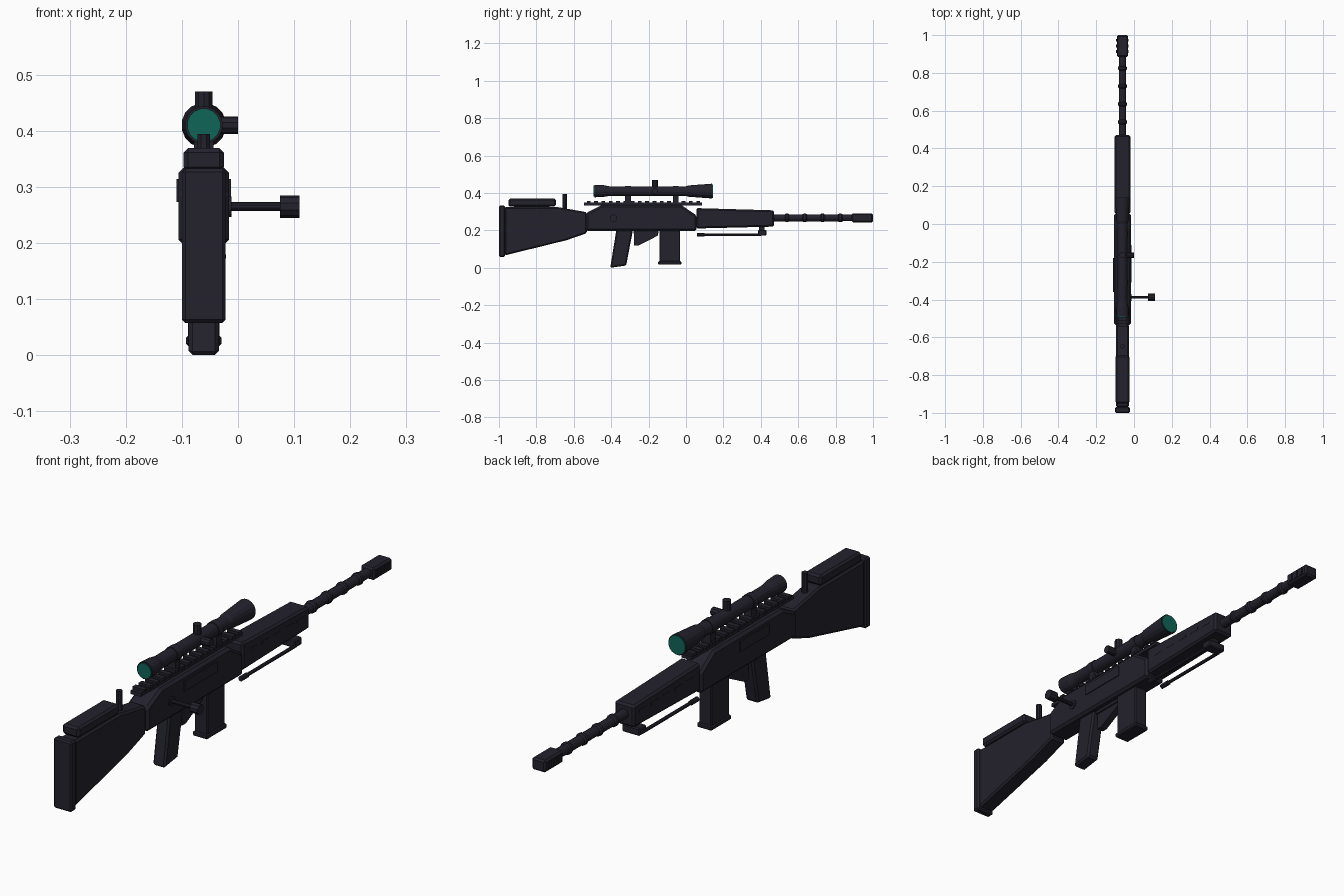
import bpy, bmesh, math
from mathutils import Vector

if "Cube" in bpy.data.objects:
    bpy.data.objects.remove(bpy.data.objects["Cube"])

CX = -0.061   # centre plane of the rifle


def material(name, rgb):
    m = bpy.data.materials.new(name)
    m.diffuse_color = (*rgb, 1)
    m.use_nodes = True
    m.node_tree.nodes["Principled BSDF"].inputs["Base Color"].default_value = m.diffuse_color
    return m


DARK = material("dark gunmetal", (0.017, 0.016, 0.026))
GREEN = material("green lens", (0.005, 0.13, 0.095))


def finish(name, bm, mat=DARK, bevel=0.0):
    bmesh.ops.recalc_face_normals(bm, faces=bm.faces)
    me = bpy.data.meshes.new(name)
    bm.to_mesh(me)
    bm.free()
    ob = bpy.data.objects.new(name, me)
    bpy.context.collection.objects.link(ob)
    me.materials.append(mat)
    if bevel:
        b = ob.modifiers.new("bevel", 'BEVEL')
        b.width = bevel
        b.segments = 1
        b.limit_method = 'ANGLE'
        b.angle_limit = math.radians(40)
    return ob


def slab(name, profile, half, bevel=0.006, cx=CX):
    """Side profile of (y, z) points, extruded across x."""
    bm = bmesh.new()
    f = bm.faces.new([bm.verts.new((cx - half, y, z)) for y, z in profile])
    new = bmesh.ops.extrude_face_region(bm, geom=[f])["geom"]
    for v in new:
        if isinstance(v, bmesh.types.BMVert):
            v.co.x += 2 * half
    return finish(name, bm, bevel=bevel)


def box(name, y0, y1, z0, z1, half, bevel=0.0, cx=CX):
    return slab(name, [(y0, z0), (y1, z0), (y1, z1), (y0, z1)], half, bevel, cx)


def lathe(name, start, axis, rings, sides=12, mat=DARK):
    """Rings of (distance, radius) along an axis, capped at both ends."""
    q = Vector(axis).to_track_quat('Z', 'Y')
    bm = bmesh.new()
    loops = []
    for d, r in rings:
        loop = []
        for i in range(sides):
            a = 2 * math.pi * (i + 0.5) / sides
            loop.append(bm.verts.new(Vector(start) + q @ Vector((r * math.cos(a), r * math.sin(a), d))))
        loops.append(loop)
    for a, b in zip(loops, loops[1:]):
        for i in range(sides):
            j = (i + 1) % sides
            bm.faces.new((a[i], a[j], b[j], b[i]))
    bm.faces.new(loops[0])
    bm.faces.new(loops[-1])
    return finish(name, bm, mat)


Y, X, Z = (0, 1, 0), (1, 0, 0), (0, 0, 1)

# Stock, butt pad, cheek rest and peg
box("butt_pad", -1.0, -0.968, 0.058, 0.333, 0.039, 0.006)
slab("stock", [(-0.97, 0.066), (-0.64, 0.147), (-0.53, 0.185), (-0.53, 0.297),
               (-0.69, 0.325), (-0.97, 0.325)], 0.034, 0.007)
box("cheek_rest", -0.95, -0.695, 0.328, 0.369, 0.036, 0.008)
box("cheek_rest_post", -0.92, -0.73, 0.315, 0.335, 0.022)
lathe("stock_peg", (CX, -0.648, 0.29), Z, [(0, 0.012), (0.104, 0.012)], 8)

# Receiver with sloped ends, raised side plates
slab("receiver", [(-0.535, 0.196), (0.057, 0.196), (0.057, 0.28), (-0.025, 0.335),
                  (-0.45, 0.335), (-0.535, 0.292)], 0.045, 0.010)
box("right_port_plate", -0.31, -0.11, 0.273, 0.314, 0.004, cx=-0.0165)
box("left_port_plate", -0.36, -0.18, 0.273, 0.314, 0.004, cx=-0.106)

# Bolt handle
lathe("bolt_hub", (-0.03, -0.388, 0.265), X, [(0, 0.019), (0.018, 0.019)], 12)
lathe("bolt_handle", (-0.02, -0.388, 0.265), X, [(0, 0.008), (0.1, 0.008)], 10)
lathe("bolt_knob", (0.075, -0.388, 0.265), X, [(0, 0.020), (0.035, 0.020)], 10)

# Top rail with teeth
box("rail_base", -0.545, 0.085, 0.334, 0.348, 0.022)
for i in range(16):
    y = -0.53 + i * 0.039
    box(f"rail_tooth_{i}", y, y + 0.02, 0.346, 0.357, 0.025)

# Scope body, lenses, turrets, mounts
SZ = 0.41
lathe("scope_tube", (CX, 0, SZ), Y,
      [(-0.49, 0.034), (-0.44, 0.032), (-0.41, 0.026), (0.0, 0.026),
       (0.015, 0.031), (0.135, 0.040), (0.14, 0.040)], 16)
lathe("rear_lens", (CX, -0.494, SZ), Y, [(0, 0.030), (0.006, 0.030)], 16, GREEN)
lathe("front_lens", (CX, 0.138, SZ), Y, [(0, 0.037), (0.006, 0.037)], 16, GREEN)
lathe("top_turret", (CX, -0.165, SZ), Z, [(0, 0.016), (0.06, 0.016)], 10)
lathe("side_turret", (CX, -0.165, SZ), X, [(0, 0.016), (0.061, 0.016)], 10)
for tag, y in (("rear", -0.31), ("front", -0.055)):
    box(f"{tag}_scope_mount", y - 0.015, y + 0.015, 0.345, 0.40, 0.017)
    lathe(f"{tag}_scope_ring", (CX, y - 0.015, SZ), Y, [(0, 0.029), (0.03, 0.029)], 16)

# Handguard with side slots
slab("handguard", [(0.055, 0.21), (0.47, 0.22), (0.47, 0.307), (0.055, 0.319)], 0.0425, 0.008)
for s, tag in ((1, "right"), (-1, "left")):
    for i in range(5):
        y = 0.10 + i * 0.073
        box(f"{tag}_slot_{i}", y, y + 0.045, 0.27, 0.281, 0.001, cx=CX + s * 0.0425)

# Barrel with rings, muzzle brake with baffles
BZ = 0.267
rings = [(0.45, 0.019)]
for y in (0.54, 0.635, 0.73, 0.825):
    rings += [(y - 0.012, 0.019), (y - 0.006, 0.024), (y + 0.006, 0.024), (y + 0.012, 0.019)]
rings += [(0.9, 0.018)]
lathe("barrel", (CX, 0, BZ), Y, rings, 12)
box("muzzle_brake", 0.885, 1.0, BZ - 0.024, BZ + 0.024, 0.03, 0.007)
for i in range(3):
    y = 0.905 + i * 0.03
    box(f"muzzle_baffle_{i}", y, y + 0.015, BZ - 0.014, BZ + 0.014, 0.033)

# Folded bipod: two legs joined by a front block
box("bipod_block", 0.385, 0.43, 0.172, 0.202, 0.038, 0.004)
box("bipod_mount", 0.39, 0.42, 0.19, 0.23, 0.015)
for s, tag in ((1, "right"), (-1, "left")):
    x = CX + s * 0.03
    lathe(f"{tag}_bipod_leg", (x, 0.07, 0.176), Y, [(0, 0.007), (0.33, 0.007)], 8)
    lathe(f"{tag}_bipod_foot", (x, 0.06, 0.176), Y, [(0, 0.010), (0.04, 0.010)], 8)

# Magazine, grip, trigger guard
box("magazine", -0.143, -0.031, 0.025, 0.21, 0.028, 0.004)
box("magazine_base", -0.149, -0.025, 0.017, 0.035, 0.032, 0.004)
slab("grip", [(-0.405, 0.0), (-0.32, 0.012), (-0.283, 0.205), (-0.372, 0.205)], 0.027, 0.007)
slab("trigger_guard", [(-0.278, 0.188), (-0.278, 0.118), (-0.255, 0.118), (-0.15, 0.172),
                       (-0.15, 0.188)], 0.014, 0.0)
box("trigger_plate", -0.28, -0.148, 0.184, 0.2, 0.02)
